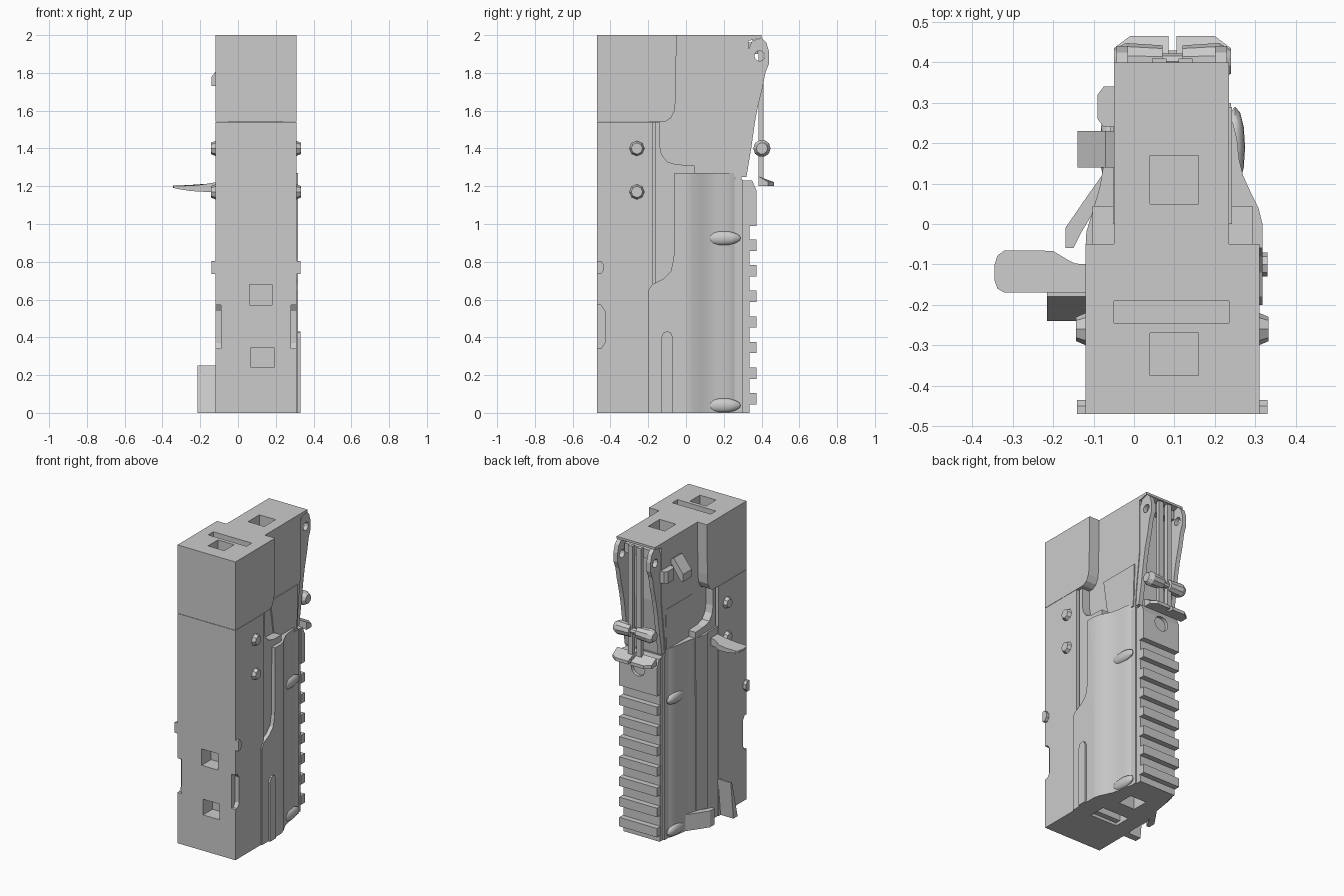
import bpy, bmesh, math
from mathutils import Vector, Matrix

cube = bpy.data.objects.get("Cube")
if cube:
    bpy.data.objects.remove(cube)

grey = bpy.data.materials.new("plain grey")
grey.use_nodes = True
grey.diffuse_color = (0.6, 0.6, 0.6, 1)
grey.node_tree.nodes["Principled BSDF"].inputs["Base Color"].default_value = grey.diffuse_color

MID = 0.095          # plane of symmetry of the housing
L, R = -0.05, 0.24   # sides of the narrow rear part


def finish(name, bm):
    bmesh.ops.recalc_face_normals(bm, faces=bm.faces)
    me = bpy.data.meshes.new(name)
    bm.to_mesh(me)
    bm.free()
    me.materials.append(grey)
    ob = bpy.data.objects.new(name, me)
    bpy.context.collection.objects.link(ob)
    return ob


def prism(name, pts, axis, a, b):
    """Extrude a 2D outline along an axis from a to b."""
    place = {"x": lambda p, t: (t, p[0], p[1]),
             "y": lambda p, t: (p[0], t, p[1]),
             "z": lambda p, t: (p[0], p[1], t)}[axis]
    bm = bmesh.new()
    face = bm.faces.new([bm.verts.new(place(p, a)) for p in pts])
    ext = bmesh.ops.extrude_face_region(bm, geom=[face])
    move = Vector(place((0, 0), b - a))
    for v in ext["geom"]:
        if isinstance(v, bmesh.types.BMVert):
            v.co += move
    return finish(name, bm)


def box(name, x0, x1, y0, y1, z0, z1):
    return prism(name, [(x0, y0), (x1, y0), (x1, y1), (x0, y1)], "z", z0, z1)


def rod(name, x0, x1, y, z, r0, r1=None, sides=8):
    """Cylinder or cone lying along x."""
    bm = bmesh.new()
    turn = Matrix.Translation(((x0 + x1) / 2, y, z)) @ Matrix.Rotation(math.pi / 2, 4, "Y")
    bmesh.ops.create_cone(bm, cap_ends=True, segments=sides, radius1=r0,
                          radius2=r0 if r1 is None else r1, depth=x1 - x0, matrix=turn)
    return finish(name, bm)


def cut(ob, *cutters):
    for c in cutters:
        m = ob.modifiers.new("cut", "BOOLEAN")
        m.operation, m.object, m.solver = "DIFFERENCE", c, "EXACT"
        c.hide_render = True
        c.hide_viewport = True
        c.display_type = "WIRE"


def smooth(ob, angle=35):
    bpy.ops.object.select_all(action="DESELECT")
    ob.select_set(True)
    bpy.context.view_layer.objects.active = ob
    bpy.ops.object.shade_smooth_by_angle(angle=math.radians(angle))


# Front housing with two square sockets and chamfered finger notches
front = box("front_housing", -0.12, 0.31, -0.47, -0.175, 0, 1.54)
notch = [(-0.49, 0.34), (-0.45, 0.34), (-0.43, 0.37), (-0.43, 0.54), (-0.45, 0.57), (-0.49, 0.57)]
cut(front,
    box("socket_cutter_low", 0.07, 0.19, -0.5, -0.37, 0.24, 0.345),
    box("socket_cutter_high", 0.06, 0.18, -0.5, -0.37, 0.57, 0.68),
    prism("notch_cutter_left", notch, "x", 0.28, 0.4),
    prism("notch_cutter_right", notch, "x", -0.2, -0.09))

# Upper cap with rounded lower rear corner, slot and top socket
cap = prism("upper_cap", [(-0.47, 1.542), (-0.11, 1.542), (-0.08, 1.56), (-0.06, 1.6),
                          (-0.055, 1.66), (-0.05, 2), (-0.47, 2)], "x", -0.12, 0.31)
cut(cap, box("cap_slot_cutter", L, 0.235, -0.245, 0.1, 1.96, 2.1),
    box("cap_socket_cutter", 0.04, 0.16, -0.375, -0.27, 1.88, 2.1))

# Narrow rear head
head = prism("rear_head", [(-0.19, 1.2), (0.29, 1.2), (0.3, 1.35), (0.33, 1.6),
                           (0.33, 1.97), (0.4, 1.985), (0.4, 2), (-0.19, 2)], "x", L, 0.235)
cut(head, box("head_socket_cutter", 0.04, 0.16, 0.05, 0.17, 1.88, 2.1))

# Hinge cheeks with pivot holes
cheek = [(0.24, 1.25), (0.32, 1.25), (0.345, 1.4), (0.365, 1.54), (0.38, 1.62), (0.405, 1.72),
         (0.42, 1.8), (0.44, 1.85), (0.44, 1.91), (0.425, 1.96), (0.4, 1.985), (0.35, 1.97),
         (0.32, 1.9)]
hole = rod("pivot_cutter", -0.3, 0.5, 0.39, 1.89, 0.027, sides=16)
for side, x in (("right", -0.045), ("left", 0.2)):
    cut(prism("hinge_cheek_" + side, cheek, "x", x, x + 0.03), hole)

# Side wedges between head and grip, and rounded frames beside them
for side, s in (("left", 1), ("right", -1)):
    prism("head_wedge_" + side, [(0, 1.54), (0.29, 1.54), (0.28, 1.25), (0.045, 1.25)],
          "x", MID + s * 0.1, MID + s * 0.147)
    prism("recess_frame_" + side,
          [(-0.18, 0), (0.04, 0), (0.045, 1.31), (-0.05, 1.315), (-0.1, 1.33),
           (-0.13, 1.37), (-0.14, 1.42), (-0.14, 1.54), (-0.165, 1.54), (-0.165, 0.65),
           (-0.18, 0.65)],
          "x", MID + s * 0.1, MID + s * 0.198)
box("inner_core", -0.08, 0.27, -0.3, -0.14, 0.02, 1.54)

# Raised side panels, the left one stepped with a long rounded rib
prism("side_panel_left",
      [(-0.2, 0), (-0.2, 0.65), (-0.18, 0.68), (-0.12, 0.71), (-0.08, 0.75), (-0.065, 0.82),
       (-0.06, 1.22), (-0.05, 1.255), (-0.02, 1.27), (0.0, 1.27), (0.0, 0)], "x", 0.255, 0.318)
prism("panel_rib_left",
      [(-0.13, 0), (-0.13, 0.4), (-0.12, 0.425), (-0.1, 0.432), (-0.08, 0.425),
       (-0.07, 0.4), (-0.07, 0)], "x", 0.295, 0.33)
box("side_panel_right", -0.115, -0.06, -0.175, -0.02, 0, 1.27)

# Curved grip shell, closing in toward the back
left_curve = [(0.318, -0.06), (0.318, 0.0), (0.308, 0.04), (0.288, 0.08), (0.27, 0.12),
              (0.26, 0.16), (0.255, 0.21), (0.245, 0.25), (0.232, 0.27)]
right_curve = [(-0.12, -0.06), (-0.118, -0.02), (-0.085, 0.09), (-0.078, 0.13),
               (-0.072, 0.17), (-0.065, 0.21), (-0.055, 0.25), (-0.042, 0.27)]
smooth(prism("grip_shell", left_curve + right_curve[::-1], "z", 0, 1.27))

# Swollen bands around the grip flanks
for z in (0.925, 0.04):
    for side, s in (("left", 1), ("right", -1)):
        bm = bmesh.new()
        bmesh.ops.create_uvsphere(bm, u_segments=12, v_segments=8, radius=1)
        for v in bm.verts:
            v.co = Vector((MID + s * 0.155 + v.co.x * 0.025, 0.19 + v.co.y * 0.1,
                           z + v.co.z * 0.038))
        smooth(finish("grip_band_" + side, bm))

# Back spine, ridged rail and its thumb plate
spine = box("back_spine", L, R, 0.2, 0.3, 0, 1.235)
cutter = box("base_socket_cutter", 0.04, 0.16, 0.05, 0.16, -0.1, 0.1)
cut(bpy.data.objects["grip_shell"], cutter)
box("back_rail", -0.04, 0.23, 0.29, 0.335, 0, 1.23)
for i in range(7):
    z = 0.045 + i * 0.1355
    box("rail_tooth", -0.045, 0.235, 0.33, 0.372, z, z + 0.06)
plate = prism("thumb_plate", [(0.33, 0.99), (0.372, 0.99), (0.372, 1.18), (0.35, 1.23),
                              (0.33, 1.23)], "x", -0.045, 0.235)
bm = bmesh.new()
bmesh.ops.create_cone(bm, cap_ends=True, segments=20, radius1=0.05, radius2=0.05, depth=0.06,
                      matrix=Matrix.Translation((MID, 0.38, 1.14)) @ Matrix.Rotation(math.pi / 2, 4, "X"))
cut(plate, finish("thumb_dimple_cutter", bm))

# Latch: twin strips, cross pins with bevelled ends and a flared foot
for x in (0.045, 0.11):
    box("latch_strip", x, x + 0.035, 0.385, 0.41, 1.2, 1.97)
box("latch_bridge", 0.0, 0.19, 0.32, 0.38, 1.9, 1.96)
for x0, x1, a, b in ((L, -0.02, 0.03, 0.046), (-0.02, 0.07, 0.046, 0.04),
                     (0.12, 0.21, 0.04, 0.046), (0.21, R, 0.046, 0.03)):
    rod("latch_pin", x0, x1, 0.402, 1.4, a, b, 10)
rod("latch_axle", 0.06, 0.13, 0.402, 1.4, 0.02)
# foot outline seen from above, swept back at its outer ends
for side, s in (("left", 1), ("right", -1)):
    foot = prism("latch_foot_" + side,
                 [(MID + s * d, y) for d, y in ((0.01, 0.385), (0.145, 0.385), (0.145, 0.435),
                                                (0.105, 0.465), (0.01, 0.465))], "z", 1.2, 1.222)
    for v in foot.data.vertices:
        if v.co.z > 1.21 and v.co.y < 0.4:
            v.co.z += 0.03
box("latch_foot_web", 0.08, 0.11, 0.385, 0.43, 1.2, 1.22)

# Hexagonal bolts on both flanks, plus half studs on the front corners
stud = [(-0.47, 0.735), (-0.45, 0.735), (-0.435, 0.755), (-0.435, 0.785), (-0.45, 0.805),
        (-0.47, 0.805)]
for side, x0, s in (("left", 0.305, 1), ("right", -0.115, -1)):
    for z in (1.4, 1.17):
        radii = (0.042, 0.03)[::s]
        rod("bolt_" + side, min(x0, x0 + s * 0.028), max(x0, x0 + s * 0.028), -0.26, z, *radii)
    prism("corner_stud_" + side, stud, "x", x0, x0 + s * 0.026)

# Curved thumb lever: rounded outline bent along its length
half = [(-0.11, -0.1), (-0.145, -0.098), (-0.165, -0.088), (-0.2, -0.067), (-0.25, -0.065),
        (-0.32, -0.065), (-0.338, -0.078), (-0.345, -0.1)]
edge = [(-0.345, -0.14), (-0.338, -0.16), (-0.32, -0.17), (-0.25, -0.17), (-0.2, -0.17),
        (-0.165, -0.17), (-0.11, -0.17)]
lever = prism("thumb_lever", half + edge, "z", 0, 1)
for v in lever.data.vertices:
    reach = (-0.11 - v.co.x) / 0.235
    thick = 0.052 - 0.04 * reach
    v.co.z = 1.17 + 0.022 * reach ** 3 + v.co.z * thick
smooth(lever)

# Sloping bottom fin with curved brace
prism("bottom_fin", [(-0.24, 0), (-0.18, 0.25), (-0.168, 0.25), (-0.195, 0)], "x", -0.215, -0.11)
prism("fin_brace", [(-0.05, 0.2), (-0.065, 0.14), (-0.115, 0.07), (-0.17, -0.01), (-0.17, -0.06),
                    (-0.15, -0.06), (-0.13, -0.02), (-0.1, 0.03), (-0.06, 0.08)], "z", 0, 0.11)

# Tilted catch and small pad on the head
prism("side_catch", [(L, 1.86), (-0.07, 1.87), (-0.14, 1.78), (-0.14, 1.73), (-0.12, 1.73), (L, 1.83)],
      "y", 0.14, 0.23)
prism("head_pad", [(-0.045, 0.24), (-0.075, 0.24), (-0.09, 0.26), (-0.09, 0.32), (-0.075, 0.34),
                   (-0.045, 0.34)], "z", 1.74, 1.82)
